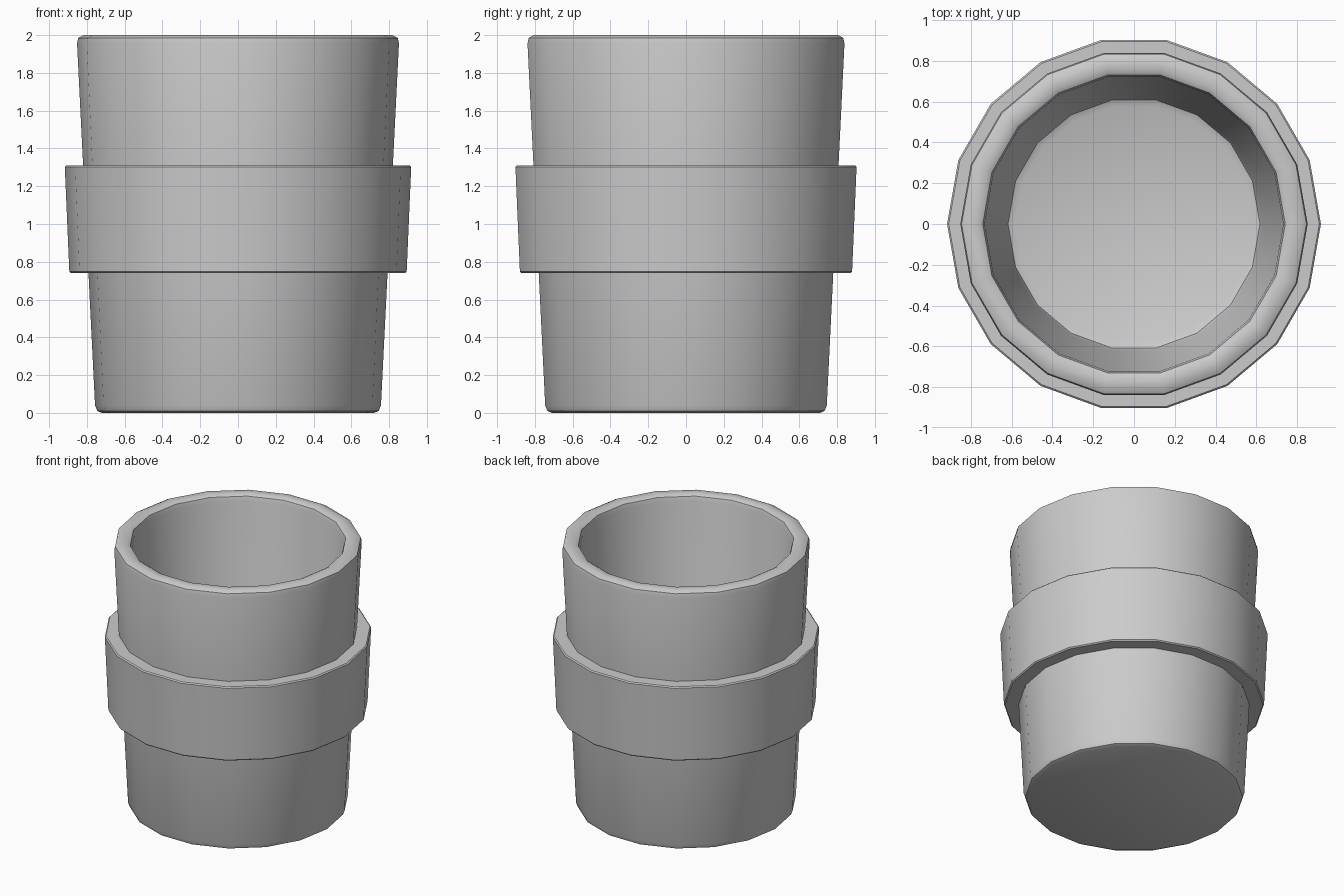
import bpy, bmesh
from math import cos, sin, pi, radians

if "Cube" in bpy.data.objects:
    bpy.data.objects.remove(bpy.data.objects["Cube"])

SIDES = 18


def lathe(name, profile, closed=False):
    """Revolve (radius, z) points about z; open profiles get capped ends."""
    bm = bmesh.new()
    rings = [[bm.verts.new((r * cos(2 * pi * i / SIDES), r * sin(2 * pi * i / SIDES), z))
              for i in range(SIDES)] for r, z in profile]
    pairs = list(zip(rings, rings[1:]))
    if closed:
        pairs.append((rings[-1], rings[0]))
    else:
        bm.faces.new(rings[0])
        bm.faces.new(rings[-1])
    for a, b in pairs:
        for i in range(SIDES):
            j = (i + 1) % SIDES
            bm.faces.new((a[i], a[j], b[j], b[i]))
    bmesh.ops.recalc_face_normals(bm, faces=bm.faces)
    mesh = bpy.data.meshes.new(name)
    bm.to_mesh(mesh)
    bm.free()
    obj = bpy.data.objects.new(name, mesh)
    bpy.context.collection.objects.link(obj)
    bpy.ops.object.select_all(action='DESELECT')
    obj.select_set(True)
    bpy.context.view_layer.objects.active = obj
    bpy.ops.object.shade_smooth_by_angle(angle=radians(40))
    return obj


# Tapered cup: rounded base, outer wall, rounded rim, inner wall, floor
lathe("cup_body", [
    (0.72, 0.0), (0.745, 0.01), (0.757, 0.04),
    (0.852, 1.955), (0.846, 1.985), (0.818, 2.0),
    (0.765, 2.0), (0.742, 1.987), (0.733, 1.955),
    (0.63, 0.17), (0.618, 0.135), (0.585, 0.12)])

# Grip sleeve around the middle, following the cup's taper
lathe("sleeve", [
    (0.785, 0.74), (0.885, 0.74), (0.893, 0.748),
    (0.917, 1.302), (0.909, 1.31), (0.812, 1.31)], closed=True)
